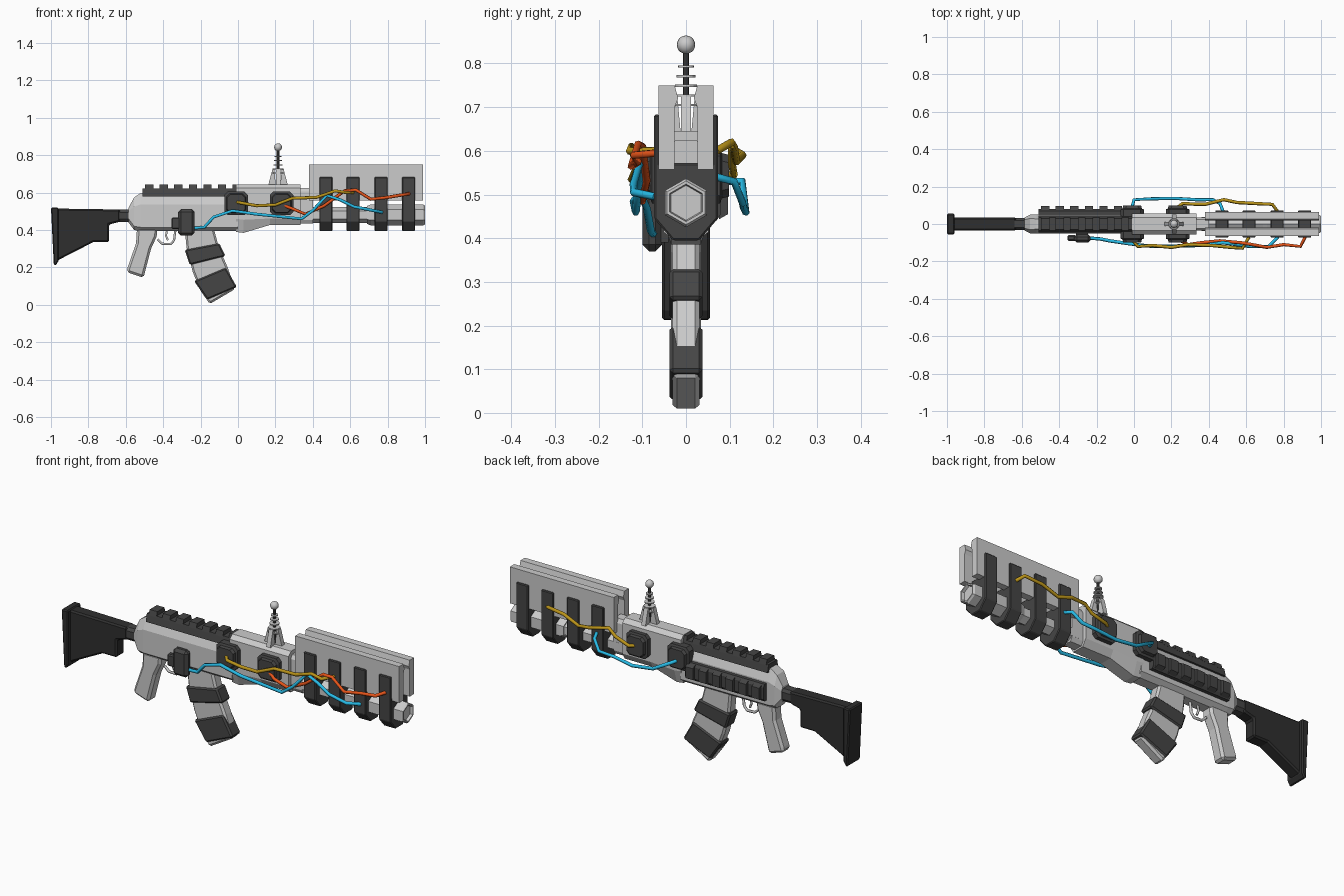
import bpy, bmesh, math
from mathutils import Vector

if "Cube" in bpy.data.objects:
    bpy.data.objects.remove(bpy.data.objects["Cube"])


def colour(name, r, g, b):
    m = bpy.data.materials.new(name)
    m.diffuse_color = (r, g, b, 1)
    m.use_nodes = True
    m.node_tree.nodes["Principled BSDF"].inputs["Base Color"].default_value = m.diffuse_color
    return m


DARK = colour("dark_grey", 0.06, 0.06, 0.06)
BLACK = colour("stock_black", 0.028, 0.028, 0.028)
BLUE = colour("blue_wire", 0.02, 0.5, 0.8)
YELLOW = colour("yellow_wire", 0.5, 0.3, 0.01)
ORANGE = colour("orange_wire", 0.8, 0.09, 0.01)


def loft(name, rings, mat=None, bevel=0):
    """Skin a list of equal-length point rings and cap both ends."""
    bm = bmesh.new()
    vs = [[bm.verts.new(p) for p in r] for r in rings]
    n = len(rings[0])
    for a, b in zip(vs, vs[1:]):
        for i in range(n):
            j = (i + 1) % n
            bm.faces.new((a[i], a[j], b[j], b[i]))
    bm.faces.new(vs[0][::-1])
    bm.faces.new(vs[-1])
    bmesh.ops.recalc_face_normals(bm, faces=bm.faces)
    me = bpy.data.meshes.new(name)
    bm.to_mesh(me)
    bm.free()
    ob = bpy.data.objects.new(name, me)
    bpy.context.collection.objects.link(ob)
    if mat:
        me.materials.append(mat)
    if bevel:
        mod = ob.modifiers.new("bevel", 'BEVEL')
        mod.width = bevel
        mod.segments = 1
        mod.limit_method = 'ANGLE'
        mod.angle_limit = math.radians(40)
    return ob


def side(name, pts, y0, y1, mat=None, bevel=0):
    """Side profile (x, z) extruded across y."""
    return loft(name, [[(x, y, z) for x, z in pts] for y in (y0, y1)], mat, bevel)


def front(name, pts, x0, x1, mat=None, bevel=0):
    """Cross-section (y, z) extruded along x."""
    return loft(name, [[(x, y, z) for y, z in pts] for x in (x0, x1)], mat, bevel)


def box(name, x0, x1, y0, y1, z0, z1, mat=None, bevel=0):
    return side(name, [(x0, z0), (x1, z0), (x1, z1), (x0, z1)], y0, y1, mat, bevel)


def octo(x, hy, z0, z1, cy, cb, ct):
    """Chamfered rectangular ring at x; cb and ct are chamfer heights."""
    return [(x, -hy, z0 + cb), (x, -hy + cy, z0), (x, hy - cy, z0), (x, hy, z0 + cb),
            (x, hy, z1 - ct), (x, hy - cy, z1), (x, -hy + cy, z1), (x, -hy, z1 - ct)]


def tube(name, pts, r, mat=None):
    cu = bpy.data.curves.new(name, 'CURVE')
    cu.dimensions = '3D'
    cu.bevel_depth = r
    cu.bevel_resolution = 1
    cu.use_fill_caps = True
    sp = cu.splines.new('POLY')
    sp.points.add(len(pts) - 1)
    for p, co in zip(sp.points, pts):
        p.co = (*co, 1)
    ob = bpy.data.objects.new(name, cu)
    bpy.context.collection.objects.link(ob)
    if mat:
        cu.materials.append(mat)
    return ob


def primitive(ob, name, mat=None):
    ob.name = name
    if mat:
        ob.data.materials.append(mat)
    return ob


# Stock, butt plate and buffer tube
side("butt_plate", [(-1, .52), (-.96, .52), (-.96, .235), (-.975, .21), (-.985, .215)],
     -.055, .055, BLACK, .008)
side("stock", [(-.97, .515), (-.63, .51), (-.63, .445), (-.69, .43), (-.69, .335),
               (-.775, .335), (-.97, .235)], -.034, .034, BLACK, .008)
loft("buffer_tube", [octo(x, .032, .443, .51, .012, .015, .015) for x in (-.66, -.575)], DARK)

# Receiver and forearm
loft("receiver", [octo(-.585, .035, .44, .52, .012, .02, .02),
                  octo(-.555, .05, .40, .575, .02, .02, .05),
                  octo(-.52, .052, .395, .598, .025, .02, .06),
                  octo(0, .052, .395, .598, .025, .02, .06)])
loft("forearm", [octo(-.01, .056, .39, .645, .022, .07, .02),
                 octo(.03, .056, .385, .645, .022, .07, .02),
                 octo(.17, .056, .427, .645, .022, .035, .02),
                 octo(.335, .056, .427, .645, .022, .035, .02)])
loft("forearm_neck", [octo(x, .036, .435, .625, .012, .02, .02) for x in (.32, .40)])

# Accessory rails with teeth, on top and on the left side
front("top_rail", [(-.045, .58), (.045, .58), (.036, .622), (-.036, .622)], -.51, -.01, DARK)
front("side_rail", [(.045, .44), (.07, .44), (.08, .455), (.08, .515), (.07, .53), (.045, .53)],
      -.51, -.05, DARK)
for i in range(7):
    x = -.475 + i * .078
    front("top_rail_tooth", [(-.038, .615), (.038, .615), (.03, .643), (-.03, .643)],
          x - .022, x + .022, DARK)
    if i < 6:
        front("side_rail_tooth", [(.075, .443), (.096, .455), (.096, .515), (.075, .527)],
              x - .022, x + .022, DARK)

# Grip, trigger and guard
side("grip", [(-.54, .41), (-.43, .41), (-.435, .365), (-.465, .30), (-.495, .185), (-.505, .145),
              (-.595, .175), (-.59, .20), (-.545, .33)], -.034, .034, None, .012)
tube("trigger_guard", [(-.43, 0, .35), (-.405, 0, .327), (-.36, 0, .325), (-.342, 0, .345),
                       (-.335, 0, .40)], .007)
tube("trigger", [(-.38, 0, .40), (-.385, 0, .37), (-.375, 0, .345)], .006)

# Curved magazine with two dark bands
side("magazine", [(-.285, .41), (-.275, .305), (-.242, .176), (-.20, .075), (-.151, .005),
                  (-.015, .085), (-.055, .2), (-.103, .31), (-.13, .41)], -.031, .031, None, .01)
side("magazine_band_upper", [(-.285, .295), (-.10, .33), (-.067, .26), (-.258, .213)],
     -.038, .038, DARK, .008)
side("magazine_band_lower", [(-.235, .128), (-.065, .20), (-.006, .095), (-.165, .027)],
     -.038, .038, DARK, .008)

# Hexagonal barrel with a thicker, recessed muzzle
def hexa(x, r):
    return [(x, r * math.sin(a), .481 + r * math.cos(a))
            for a in (math.pi / 3 * i for i in range(6))]
loft("barrel", [hexa(.36, .042), hexa(.72, .042)])
loft("muzzle", [hexa(.69, .048), hexa(.71, .056), hexa(.99, .056), hexa(1, .05),
                hexa(1, .043), hexa(.985, .04)])

# Upper accelerator plates
for s in (-1, 1):
    front("upper_plate", [(s * .063, .557), (s * .063, .75), (s * .026, .75), (s * .018, .72),
                          (s * .026, .70), (s * .026, .557)], .38, .99)

# U-shaped clamps around barrel and plates
for x in (.47, .615, .765, .912):
    half = [(.03, .395), (.073, .445), (.073, .683), (.06, .683), (.06, .572), (.02, .572)]
    front("clamp", half + [(-y, z) for y, z in half[::-1]], x - .035, x + .035, DARK, .004)

# Wire junction boxes on both sides
for s in (-1, 1):
    for x, z in ((-.01, .543), (.233, .543)):
        c = .018
        def ring(y, w):
            return [(x + a, s * y, z + b) for a, b in
                    ((-w, -w + c), (-w + c, -w), (w - c, -w), (w, -w + c),
                     (w, w - c), (w - c, w), (-w + c, w), (-w, w - c))]
        loft("junction_box", [ring(.04, .063), ring(.078, .063), ring(.082, .052), ring(.098, .048)],
             DARK)

# Side power box on the right of the receiver
box("power_box", -.32, -.232, -.10, -.055, .37, .512, DARK, .015)
box("power_box_mount", -.31, -.245, -.06, -.04, .39, .49, DARK)
box("power_box_tab", -.355, -.31, -.09, -.06, .405, .468, DARK, .006)

# Antenna: finned base, mast, rings and ball
AX = .214
for i in range(4):
    a = math.pi / 2 * i
    d, t = Vector((math.cos(a), math.sin(a), 0)), Vector((-math.sin(a), math.cos(a), 0))
    o = Vector((AX, 0, 0))
    prof = [(.012, .64), (.052, .64), (.046, .665), (.03, .725), (.02, .725)]
    loft("antenna_fin", [[o + d * r + t * w + Vector((0, 0, z)) for r, z in prof]
                         for w in (-.012, .012)])
bpy.ops.mesh.primitive_cylinder_add(vertices=8, radius=.007, depth=.21, location=(AX, 0, .74))
primitive(bpy.context.object, "antenna_mast", DARK)
for i in range(5):
    bpy.ops.mesh.primitive_cylinder_add(vertices=16, radius=.032 - .0035 * i, depth=.005,
                                        location=(AX, 0, .705 + .022 * i))
    primitive(bpy.context.object, "antenna_ring")
bpy.ops.mesh.primitive_uv_sphere_add(segments=16, ring_count=10, radius=.021,
                                     location=(AX, 0, .843))
primitive(bpy.context.object, "antenna_ball")
bpy.ops.object.shade_smooth()

# Wires on the right side
R = .009
tube("blue_wire_right", [(-.24, -.075, .41), (-.18, -.08, .415), (-.13, -.09, .47), (-.03, -.105, .503),
                         (.1, -.12, .485), (.34, -.115, .46), (.40, -.11, .505), (.475, -.10, .585),
                         (.55, -.11, .56), (.62, -.12, .525), (.72, -.12, .505), (.77, -.07, .495)],
     R, BLUE)
tube("yellow_wire_right", [(-.005, -.09, .55), (.02, -.12, .545), (.1, -.115, .53), (.2, -.125, .535),
                           (.29, -.11, .57), (.42, -.115, .575), (.52, -.125, .61),
                           (.58, -.13, .60), (.615, -.07, .60)], R, YELLOW)
tube("orange_wire_right", [(.25, -.09, .53), (.29, -.11, .515), (.36, -.1, .485), (.46, -.09, .53),
                           (.57, -.1, .61), (.63, -.11, .615), (.71, -.125, .565), (.80, -.11, .575),
                           (.89, -.12, .59), (.915, -.07, .595)], R, ORANGE)

# Wires on the left side
tube("blue_wire_left", [(-.01, .09, .53), (0, .13, .53), (.1, .135, .475), (.22, .137, .46),
                        (.33, .13, .475), (.42, .13, .48), (.46, .11, .53), (.475, .07, .54)],
     R, BLUE)
tube("yellow_wire_left", [(.235, .09, .545), (.26, .11, .545), (.34, .105, .57), (.38, .105, .605),
                          (.48, .13, .59), (.55, .115, .575), (.64, .11, .61), (.74, .105, .62),
                          (.765, .07, .60)], R, YELLOW)
